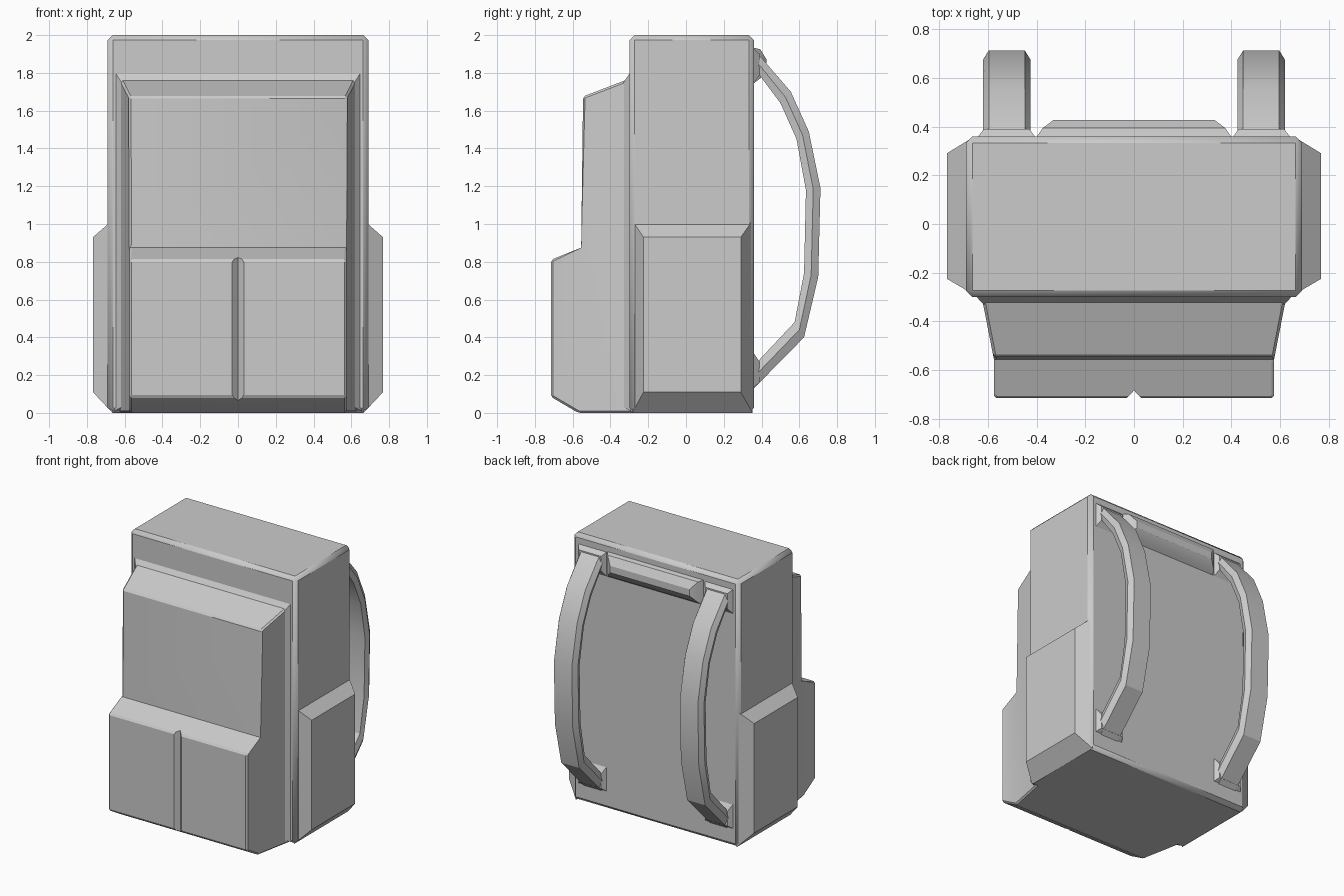
import bpy, bmesh, math
from mathutils import Vector

cube = bpy.data.objects.get("Cube")
if cube:
    bpy.data.objects.remove(cube, do_unlink=True)

GREY = (0.6, 0.6, 0.6, 1)
fabric = bpy.data.materials.new("grey_fabric")
fabric.use_nodes = True
fabric.diffuse_color = GREY
fabric.node_tree.nodes["Principled BSDF"].inputs["Base Color"].default_value = GREY


def loft(rings):
    """Skin a run of matching rings and close both ends."""
    bm = bmesh.new()
    rows = [[bm.verts.new(p) for p in ring] for ring in rings]
    n = len(rows[0])
    for a, b in zip(rows, rows[1:]):
        for i in range(n):
            j = (i + 1) % n
            bm.faces.new((a[i], a[j], b[j], b[i]))
    bm.faces.new(rows[0])
    bm.faces.new(rows[-1])
    bmesh.ops.recalc_face_normals(bm, faces=bm.faces)
    return bm


def finish(name, bm, bevel=0):
    mesh = bpy.data.meshes.new(name)
    bmesh.ops.recalc_face_normals(bm, faces=bm.faces)
    bm.to_mesh(mesh)
    bm.free()
    mesh.materials.append(fabric)
    obj = bpy.data.objects.new(name, mesh)
    bpy.context.collection.objects.link(obj)
    if bevel:
        mod = obj.modifiers.new("bevel", 'BEVEL')
        mod.width = bevel
        mod.segments = 1
        mod.limit_method = 'ANGLE'
        mod.angle_limit = math.radians(25)
    return obj


def rect_y(y, x0, x1, z0, z1):
    return [(x0, y, z0), (x1, y, z0), (x1, y, z1), (x0, y, z1)]


def rect_x(x, y0, y1, z0, z1):
    return [(x, y0, z0), (x, y1, z0), (x, y1, z1), (x, y0, z1)]


# Main body
finish("main_body", loft([rect_y(-0.30, -0.69, 0.69, 0, 2),
                          rect_y(0.36, -0.69, 0.69, 0, 2)]), 0.027)

# Side pockets
for side, s in (("left", 1), ("right", -1)):
    finish(side + "_side_pocket", loft([rect_x(s * 0.665, -0.285, 0.353, 0, 1.02),
                                        rect_x(s * 0.768, -0.225, 0.29, 0.11, 0.93)]))

# Seam welt around the front pocket
finish("pocket_welt", loft([rect_y(-0.29, -0.655, 0.655, 0.01, 1.81),
                            rect_y(-0.33, -0.617, 0.617, 0.03, 1.75)]))

# Front pocket: stepped profile, narrowing towards the front
STEP = -0.555
profile = [(-0.22, 0), (-0.57, 0), (-0.715, 0.085), (-0.715, 0.81),
           (STEP, 0.875), (-0.545, 1.675), (-0.22, 1.80)]
bm = loft([[(x, y, z) for y, z in profile] for x in (-1, 1)])
bmesh.ops.bisect_plane(bm, geom=bm.verts[:] + bm.edges[:] + bm.faces[:],
                       plane_co=(0, STEP, 0), plane_no=(0, 1, 0))
for v in bm.verts:
    v.co.x *= 0.575 + 0.195 * max(0, v.co.y - STEP)
pocket = finish("front_pocket", bm, 0.027)

# Groove down the middle of the lower front
groove = [(-0.04, -0.725), (0.04, -0.725), (0, -0.683)]
cutter = finish("groove_cutter", loft([[(x, y, z) for x, y in groove] for z in (-0.1, 1.1)]))
cutter.hide_render = True
cut = pocket.modifiers.new("groove", 'BOOLEAN')
cut.operation = 'DIFFERENCE'
cut.solver = 'EXACT'
cut.object = cutter
bpy.context.view_layer.update()
result = bpy.data.meshes.new_from_object(
    pocket.evaluated_get(bpy.context.evaluated_depsgraph_get()))
pocket.modifiers.clear()
pocket.data = result
bpy.data.objects.remove(cutter, do_unlink=True)

# Grab handle on the back
finish("grab_handle", loft([rect_y(0.35, -0.405, 0.405, 1.74, 1.935),
                            rect_y(0.393, -0.375, 0.375, 1.77, 1.925),
                            rect_y(0.427, -0.33, 0.33, 1.82, 1.87)]))

# Shoulder straps: outer and inner curve in side view
outer = [(0.34, 1.94), (0.40, 1.88), (0.555, 1.70), (0.65, 1.49),
         (0.712, 1.19), (0.70, 0.72), (0.625, 0.40), (0.34, 0.11)]
inner = [(0.34, 1.85), (0.38, 1.80), (0.50, 1.64), (0.585, 1.45),
         (0.635, 1.18), (0.625, 0.74), (0.575, 0.48), (0.34, 0.23)]
MID = 0.522
for side, s in (("left", 1), ("right", -1)):
    rings = []
    for o, i in zip(outer, inner):
        o, i = Vector(o), Vector(i)
        m = i.lerp(o, 0.5)
        rings.append([(s * (MID + dx), p.x, p.y) for dx, p in (
            (-0.085, i), (0.085, i), (0.098, m), (0.074, o), (-0.074, o), (-0.098, m))])
    finish(side + "_shoulder_strap", loft(rings))
    # Flared strap anchors
    for place, z0, z1, t0, t1 in (("upper", 1.73, 1.935, 1.79, 1.90),
                                  ("lower", 0.13, 0.33, 0.16, 0.27)):
        x0, x1 = sorted((s * 0.40, s * 0.648))
        u0, u1 = sorted((s * 0.43, s * 0.615))
        finish(f"{side}_{place}_strap_anchor", loft([rect_y(0.35, x0, x1, z0, z1),
                                                     rect_y(0.39, u0, u1, t0, t1)]))

# Shading
bpy.ops.object.select_all(action='DESELECT')
for obj in bpy.context.collection.objects:
    if obj.type == 'MESH' and obj.data.materials and obj.data.materials[0] == fabric:
        obj.select_set(True)
        bpy.context.view_layer.objects.active = obj
bpy.ops.object.shade_smooth_by_angle(angle=math.radians(25))
